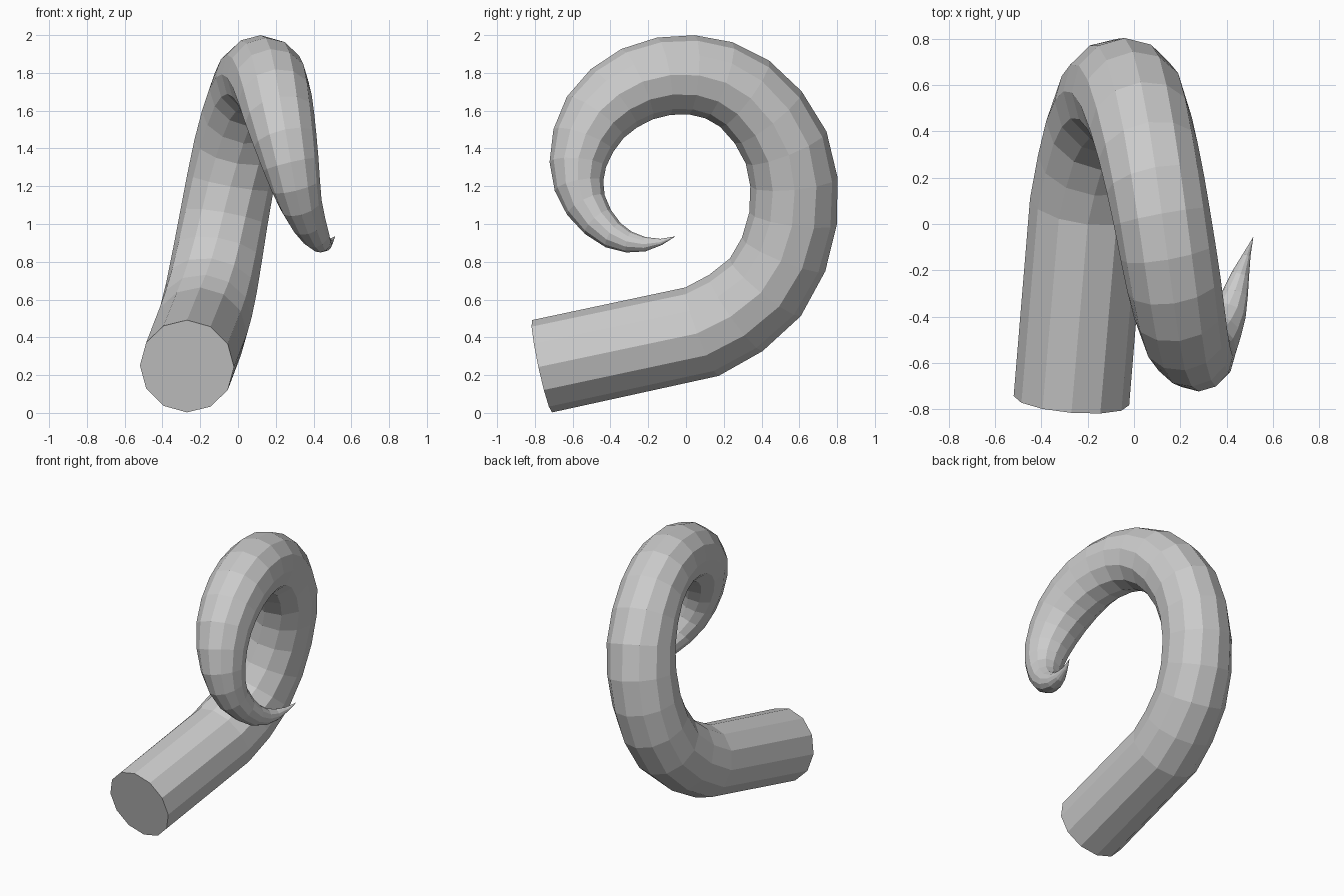
import bpy, bmesh, math
from mathutils import Vector

if "Cube" in bpy.data.objects:
    bpy.data.objects.remove(bpy.data.objects["Cube"])

SIDES = 12
# curl centreline: x, y, z, radius
CURL = [(-.20, .085, .43, .25), (-.14, .42, .665, .242), (-.075, .567, 1.03, .234),
        (-.005, .53, 1.405, .23), (.062, .31, 1.69, .218), (.12, .03, 1.79, .21),
        (.172, -.26, 1.74, .204), (.22, -.48, 1.565, .186), (.28, -.573, 1.315, .15),
        (.335, -.53, 1.10, .112), (.41, -.385, .94, .075), (.46, -.215, .893, .038),
        (.515, -.055, .935, 0)]
curl = [Vector(p) for p in CURL]

# straight base, then curl points with smooth midpoints between them
path = [Vector((-.27, -.762, .247, .25))]
last = len(curl) - 1
for i in range(last):
    a, b = curl[max(i - 1, 0)], curl[i]
    c, d = curl[i + 1], curl[min(i + 2, last)]
    path.append(b)
    if i == 0:      # first and last spans bow like their neighbours
        a = Vector((-.25, -.25, .36, .25))
    if i == last - 1:
        d = Vector((.57, .06, 1.03, 0))
    path.append((b + c) * .5625 - (a + d) * .0625)
path.append(curl[-1])

# sweep flat-sided rings along the path, closing to a point
bm = bmesh.new()
rings = []
for i, p in enumerate(path[:-1]):
    pos = p.to_3d()
    t = (path[i + 1].to_3d() - pos).normalized()
    if i:
        t = (t + (pos - path[i - 1].to_3d()).normalized()).normalized()
    side = Vector((1, 0, 0))
    side = (side - t * side.dot(t)).normalized()
    up = side.cross(t)
    rings.append([bm.verts.new(pos + p[3] * (side * math.cos(k * math.tau / SIDES)
                                             + up * math.sin(k * math.tau / SIDES)))
                  for k in range(SIDES)])
tip = bm.verts.new(path[-1].to_3d())
bm.faces.new(rings[0])
for k in range(SIDES):
    n = (k + 1) % SIDES
    for r, s in zip(rings, rings[1:]):
        bm.faces.new((r[k], r[n], s[n], s[k]))
    bm.faces.new((rings[-1][k], rings[-1][n], tip))
bmesh.ops.recalc_face_normals(bm, faces=bm.faces)

mesh = bpy.data.meshes.new("curled_horn")
bm.to_mesh(mesh)
bm.free()
horn = bpy.data.objects.new("curled_horn", mesh)
bpy.context.collection.objects.link(horn)
